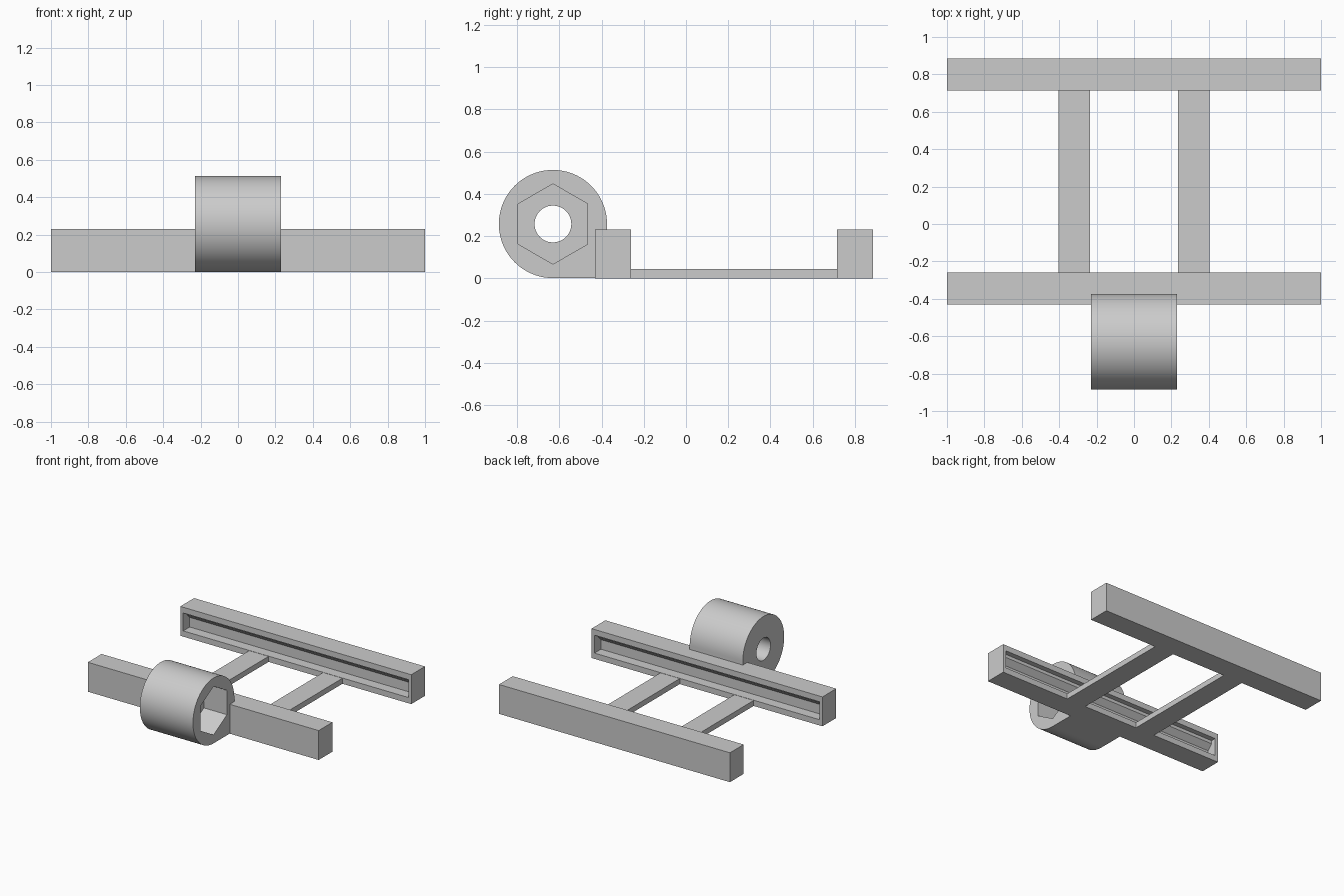
import bpy
import bmesh
from math import sin, cos, pi, radians

cube = bpy.data.objects.get("Cube")
if cube:
    bpy.data.objects.remove(cube, do_unlink=True)

grey = bpy.data.materials.new("plain_grey")
grey.use_nodes = True
colour = (0.6, 0.6, 0.6, 1)
grey.diffuse_color = colour
grey.node_tree.nodes["Principled BSDF"].inputs["Base Color"].default_value = colour

RAIL_H, RAIL_W = 0.23, 0.17
FRONT_Y, BACK_Y = -0.26, 0.715      # facing inner sides of the two rails
AXIS_Y, AXIS_Z, RADIUS = -0.63, 0.257, 0.256


def prism(name, profile, x0, x1):
    """Extrude a (y, z) profile along x."""
    bm = bmesh.new()
    face = bm.faces.new([bm.verts.new((x0, y, z)) for y, z in profile])
    out = bmesh.ops.extrude_face_region(bm, geom=[face])
    moved = [v for v in out["geom"] if isinstance(v, bmesh.types.BMVert)]
    bmesh.ops.translate(bm, verts=moved, vec=(x1 - x0, 0, 0))
    bmesh.ops.recalc_face_normals(bm, faces=bm.faces)
    mesh = bpy.data.meshes.new(name)
    bm.to_mesh(mesh)
    bm.free()
    mesh.materials.append(grey)
    obj = bpy.data.objects.new(name, mesh)
    bpy.context.collection.objects.link(obj)
    return obj


def box(name, x0, x1, y0, y1, z1):
    return prism(name, [(y0, 0), (y1, 0), (y1, z1), (y0, z1)], x0, x1)


def ring(radius, sides, start=0.0, sweep=2 * pi, closed=True):
    steps = sides if closed else sides - 1
    angles = [start + sweep * i / steps for i in range(sides)]
    return [(AXIS_Y + radius * cos(a), AXIS_Z + radius * sin(a)) for a in angles]


def cut(obj, cutter):
    """Subtract the cutter, bake the result and discard the cutter."""
    cutter.hide_render = True
    mod = obj.modifiers.new("cut", "BOOLEAN")
    mod.operation, mod.solver, mod.object = "DIFFERENCE", "EXACT", cutter
    bpy.context.view_layer.update()
    graph = bpy.context.evaluated_depsgraph_get()
    baked = bpy.data.meshes.new_from_object(obj.evaluated_get(graph))
    obj.modifiers.clear()
    obj.data = baked
    bpy.data.objects.remove(cutter, do_unlink=True)


# Long rails, each with an undercut groove on its inner side
for name, inner, inward in (("front_rail", FRONT_Y, -1), ("back_rail", BACK_Y, 1)):
    outer = inner + inward * RAIL_W
    rail = box(name, -1, 1, min(inner, outer), max(inner, outer), RAIL_H)
    groove = [(-0.05, 0.045), (0.08, 0.045), (0.08, 0.12),
              (0.04, 0.16), (0.04, 0.185), (-0.05, 0.185)]
    cut(rail, prism("groove", [(inner + inward * d, z) for d, z in groove], -0.975, 0.975))

# Flat struts joining the rails
for side, x in (("right", -0.32), ("left", 0.32)):
    box(side + "_strut", x - 0.084, x + 0.084, FRONT_Y, BACK_Y, 0.043)

# Barrel with a squared foot running back into the front rail
outline = ring(RADIUS, 73, 0, 1.5 * pi, closed=False) + [(AXIS_Y + RADIUS, AXIS_Z - RADIUS)]
barrel = prism("barrel", outline, -0.23, 0.23)
cut(barrel, prism("bore", ring(0.087, 48), -0.3, 0.3))
cut(barrel, prism("hex_pocket", ring(0.19, 6, pi / 2), 0.03, 0.3))

bpy.ops.object.select_all(action="DESELECT")
barrel.select_set(True)
bpy.context.view_layer.objects.active = barrel
bpy.ops.object.shade_smooth_by_angle(angle=radians(30))
